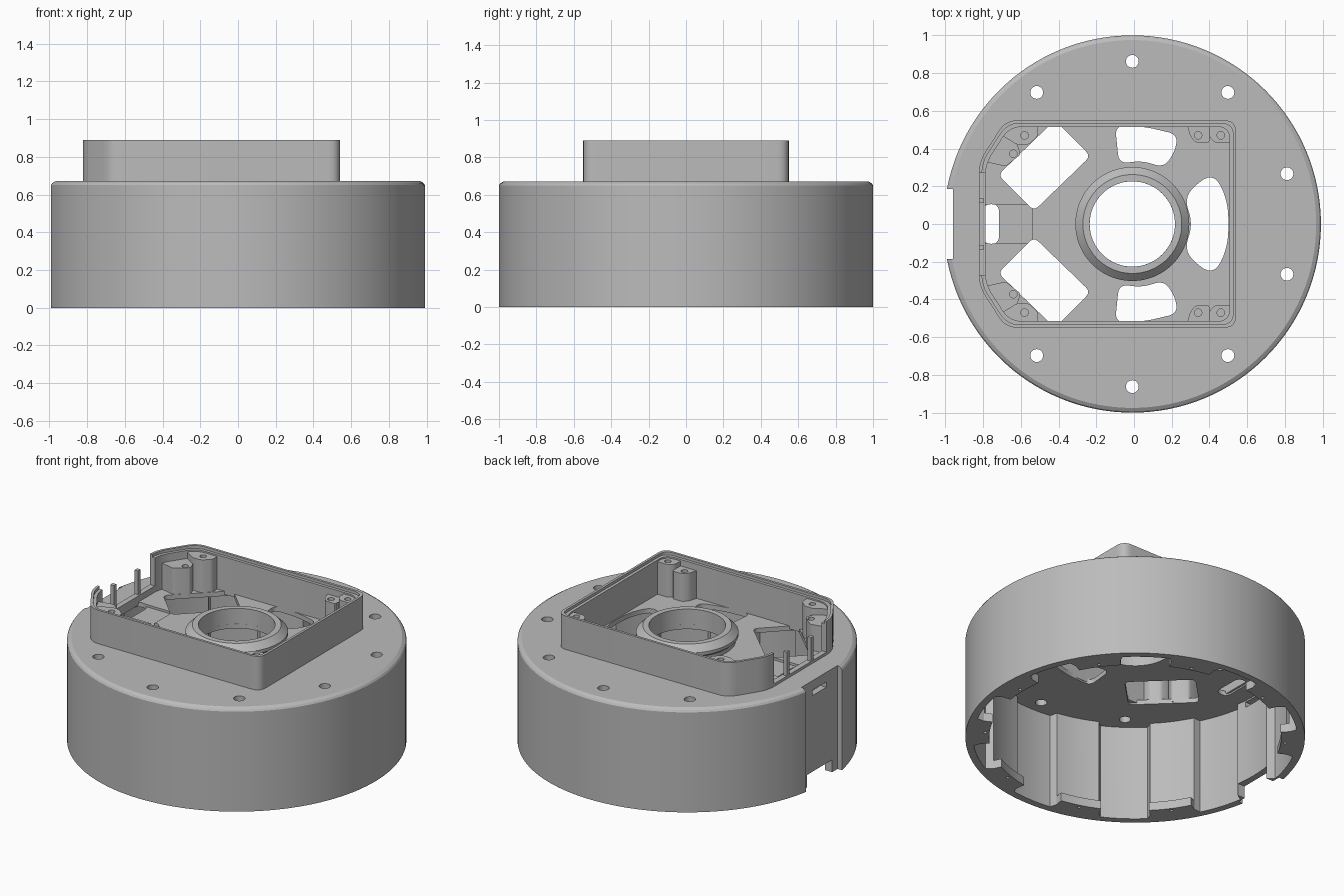
import bpy, bmesh, math
from mathutils import Vector

if "Cube" in bpy.data.objects:
    bpy.data.objects.remove(bpy.data.objects["Cube"], do_unlink=True)

CX = -0.009          # axis of the round housing
TOP, CEIL, FLOOR, RIM = 0.672, 0.62, 0.65, 0.89

grey = bpy.data.materials.new("grey_plastic")
grey.use_nodes = True
grey.diffuse_color = (0.5, 0.5, 0.5, 1)
grey.node_tree.nodes["Principled BSDF"].inputs["Base Color"].default_value = (0.5, 0.5, 0.5, 1)


def finish(name, bm):
    bmesh.ops.recalc_face_normals(bm, faces=bm.faces)
    me = bpy.data.meshes.new(name)
    bm.to_mesh(me)
    bm.free()
    ob = bpy.data.objects.new(name, me)
    me.materials.append(grey)
    bpy.context.collection.objects.link(ob)
    return ob


def prism(name, pts, z0, z1):
    """Extrude an xy outline from z0 to z1."""
    bm = bmesh.new()
    f = bm.faces.new([bm.verts.new((x, y, z0)) for x, y in pts])
    ext = bmesh.ops.extrude_face_region(bm, geom=[f])
    bmesh.ops.translate(bm, vec=(0, 0, z1 - z0),
                        verts=[v for v in ext["geom"] if isinstance(v, bmesh.types.BMVert)])
    return finish(name, bm)


def lathe(name, profile, steps=128):
    """Turn a closed (radius, z) profile; radius 0 points sit on the axis."""
    bm = bmesh.new()
    vs = [bm.verts.new((CX + r, 0, z)) for r, z in profile]
    edges = [bm.edges.new((vs[i], vs[(i + 1) % len(vs)])) for i in range(len(vs))
             if profile[i][0] > 0 or profile[(i + 1) % len(vs)][0] > 0]
    bmesh.ops.spin(bm, geom=vs + edges, cent=(CX, 0, 0), axis=(0, 0, 1),
                   angle=math.tau, steps=steps)
    bmesh.ops.remove_doubles(bm, verts=bm.verts, dist=1e-5)
    return finish(name, bm)


def rounded(pts, r, n=6):
    """Round the corners of an outline."""
    out = []
    for i, p in enumerate(pts):
        a, b, c = Vector(pts[i - 1]), Vector(p), Vector(pts[(i + 1) % len(pts)])
        s = b + (a - b).normalized() * min(r, (a - b).length * 0.49)
        e = b + (c - b).normalized() * min(r, (c - b).length * 0.49)
        for k in range(n + 1):
            t = k / n
            out.append(tuple(s * (1 - t) ** 2 + b * 2 * t * (1 - t) + e * t * t))
    return out


def circle(x, y, r, n=24):
    return [(x + r * math.cos(math.tau * k / n), y + r * math.sin(math.tau * k / n)) for k in range(n)]


def rect(x0, x1, y0, y1):
    return [(x0, y0), (x1, y0), (x1, y1), (x0, y1)]


def flip(pts):
    return [(x, -y) for x, y in pts]


def cut(ob, pts, z0, z1):
    """Subtract a prism from an object."""
    tool = prism("cutter", pts, z0, z1)
    tool.hide_render = True
    m = ob.modifiers.new("cut", "BOOLEAN")
    m.operation, m.solver, m.object = "DIFFERENCE", "EXACT", tool
    bpy.context.view_layer.objects.active = ob
    bpy.ops.object.modifier_apply(modifier=m.name)
    bpy.data.objects.remove(tool, do_unlink=True)


def tray(o):
    """Tray outline moved inward by o."""
    half = [(0.542 - o, 0.55 - o), (-0.68 + 0.6 * o, 0.55 - o), (-0.822 + o, 0.33 - 0.3 * o)]
    return rounded(half + flip(half)[::-1], 0.065)


# Round housing with a softened top edge
body = lathe("housing", [(0, 0), (1, 0), (1, 0.65), (0.993, 0.661), (0.975, TOP), (0, TOP)])

# Scalloped cavity: ten wide grooves between ten lands
cavity = []
for k in range(10):
    mid = math.radians(18 + 36 * k)
    for radius, centre in ((0.955, mid), (0.91, mid + math.radians(18))):
        for j in range(9):
            a = centre + math.radians(-8.4 + 16.8 * j / 8)
            cavity.append((CX + radius * math.cos(a), radius * math.sin(a)))
cut(body, cavity, -0.1, CEIL)

# Flat notch on the right side with its lower gap and cable slot
cut(body, rect(-1.2, -0.96, -0.185, 0.185), -0.1, 1)
cut(body, rect(-1.2, -0.8, -0.13, 0.13), -0.1, 0.08)
cut(body, rect(-1.2, -0.8, -0.07, 0.07), 0.575, 0.61)

# Sunken tray floor and cable channel
cut(body, tray(0.035), FLOOR, 1)
cut(body, rect(-0.79, -0.54, -0.1, 0.1), 0.635, 1)

# Through openings in the top plate
diamond = rounded([(-0.42, 0.55), (-0.23, 0.36), (-0.53, 0.07), (-0.72, 0.26)], 0.035)
vent = rounded([(-0.1, 0.52), (0.06, 0.515), (0.23, 0.475), (0.22, 0.39), (0.16, 0.30),
                (0.04, 0.335), (-0.08, 0.32)], 0.05)
side_vent = rounded([(0.26, 0.15), (0.42, 0.28), (0.5, 0.12), (0.5, -0.12),
                     (0.42, -0.28), (0.26, -0.15), (0.315, 0)], 0.09)
slot = rounded(rect(-0.8, -0.715, -0.105, 0.105), 0.045)
openings = [diamond, flip(diamond), vent, flip(vent), side_vent, slot, circle(CX, 0, 0.226, 64)]
for k in range(10):
    if k not in (4, 5):
        a = math.radians(18 + 36 * k)
        openings.append(circle(CX + 0.862 * math.cos(a), 0.862 * math.sin(a), 0.034))
for pts in openings:
    cut(body, pts, 0.5, 1)

# Foot tabs under the lands
for k in range(10):
    if k == 5:
        continue
    mid = math.radians(36 * k)
    arc = [mid + math.radians(-8.5 + 17 * j / 8) for j in range(9)]
    pts = [(CX + 0.86 * math.cos(a), 0.86 * math.sin(a)) for a in arc]
    pts += [(CX + 0.93 * math.cos(a), 0.93 * math.sin(a)) for a in reversed(arc)]
    tab = prism("foot_tab", pts, 0, 0.055)
    c, s = math.cos(mid), math.sin(mid)
    cut(tab, circle(CX + 0.885 * c, 0.885 * s, 0.01, 12), -0.1, 0.2)

# Tray wall with a stepped lip, open on the right side
wall = prism("tray_wall", tray(0), 0.63, RIM)
cut(wall, tray(0.035), 0.5, 1)
cut(wall, tray(0.016), 0.872, 1)
cut(wall, rect(-0.9, -0.7, -0.27, 0.27), 0.69, 1)

# Thin posts in the open side
for y in (-0.125, 0.125):
    prism("thin_post", rect(-0.822, -0.797, y - 0.013, y + 0.013), 0.66, 0.845)

# Central collar with a sloped shoulder
lathe("central_collar", [(0.226, CEIL), (0.226, 0.75), (0.262, 0.75), (0.275, 0.737),
                         (0.302, 0.71), (0.302, 0.69), (0.285, 0.675), (0.285, 0.64), (0.27, CEIL)])

# Stepped screw bosses in the tray corners: outline, height, hole
bosses = [
    ([(0.52, 0.53), (0.40, 0.53), (0.40, 0.46), (0.43, 0.43), (0.52, 0.43)], 0.862, (0.46, 0.47)),
    ([(0.40, 0.53), (0.28, 0.53), (0.30, 0.46), (0.33, 0.43), (0.40, 0.43)], 0.83, (0.34, 0.47)),
    ([(-0.51, 0.53), (-0.67, 0.53), (-0.70, 0.47), (-0.62, 0.42), (-0.56, 0.42), (-0.51, 0.465)],
     0.862, (-0.58, 0.47)),
    ([(-0.69, 0.48), (-0.79, 0.33), (-0.68, 0.305), (-0.60, 0.37), (-0.62, 0.425)], 0.82, (-0.64, 0.372)),
]
for pts, height, (hx, hy) in bosses:
    for side in (1, -1):
        outline = rounded(pts, 0.015, 3)
        ob = prism("screw_boss", outline if side > 0 else flip(outline), 0.63, height)
        cut(ob, circle(hx, hy * side, 0.02, 16), height - 0.1, 1)

# Smooth shading with crisp edges
bpy.ops.object.select_all(action="DESELECT")
for ob in bpy.context.scene.objects:
    if ob.type == "MESH":
        ob.select_set(True)
        bpy.context.view_layer.objects.active = ob
bpy.ops.object.shade_smooth_by_angle(angle=math.radians(25))
